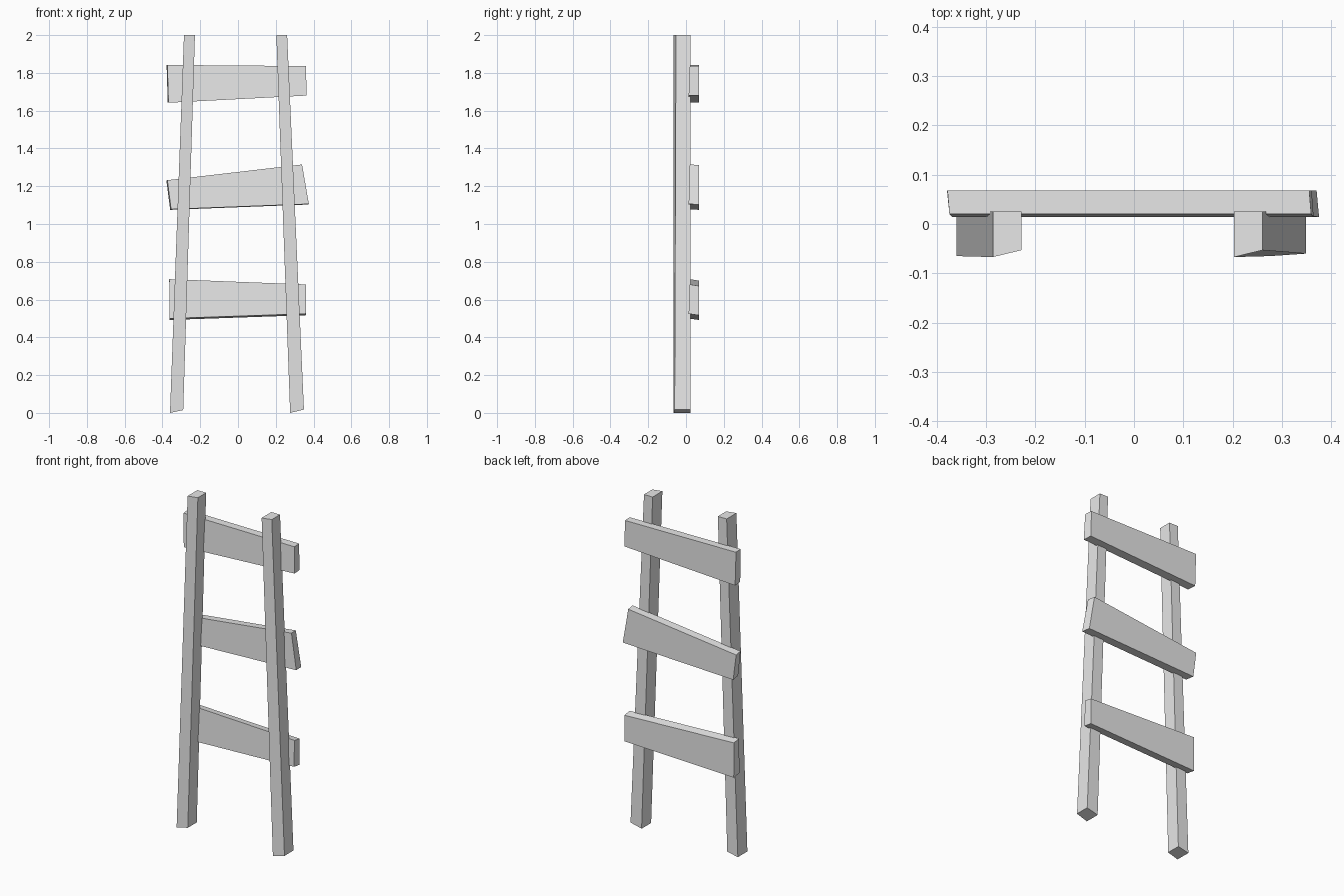
import bpy
import bmesh

cube = bpy.data.objects.get("Cube")
if cube:
    bpy.data.objects.remove(cube, do_unlink=True)

grey = bpy.data.materials.new("plain grey")
grey.use_nodes = True
grey.diffuse_color = (0.8, 0.8, 0.8, 1)
grey.node_tree.nodes["Principled BSDF"].inputs["Base Color"].default_value = (0.8, 0.8, 0.8, 1)


def beam(name, outline, front, back, shift=(0, 0)):
    """Hand-cut beam: an x-z outline with a front y per corner, carried to a flat back."""
    bm = bmesh.new()
    near = [bm.verts.new((x, y, z)) for (x, z), y in zip(outline, front)]
    far = [bm.verts.new((x + shift[0], back, z + shift[1])) for x, z in outline]
    bm.faces.new(near)
    bm.faces.new(far[::-1])
    for i in range(4):
        j = (i + 1) % 4
        bm.faces.new((near[i], far[i], far[j], near[j]))
    bmesh.ops.recalc_face_normals(bm, faces=bm.faces)
    mesh = bpy.data.meshes.new(name)
    bm.to_mesh(mesh)
    bm.free()
    mesh.materials.append(grey)
    bpy.context.collection.objects.link(bpy.data.objects.new(name, mesh))


# Leaning side rails, corners in order: bottom -x, bottom +x, top +x, top -x
beam("right_rail", [(-0.36, 0), (-0.29, 0.015), (-0.228, 2), (-0.286, 2)],
     (-0.065, -0.06, -0.053, -0.067), 0.025)
beam("left_rail", [(0.276, 0), (0.349, 0.018), (0.26, 2), (0.203, 2)],
     (-0.065, -0.06, -0.053, -0.067), 0.025)

# Crooked rungs fixed behind the rails
rung_front = (0.014, 0.014, 0.02, 0.02)
beam("lower_rung", [(-0.363, 0.5), (0.36, 0.525), (0.359, 0.68), (-0.364, 0.708)],
     rung_front, 0.068, (0, -0.008))
beam("middle_rung", [(-0.354, 1.078), (0.375, 1.106), (0.339, 1.315), (-0.374, 1.232)],
     rung_front, 0.068, (-0.005, -0.003))
beam("upper_rung", [(-0.368, 1.642), (0.364, 1.68), (0.359, 1.836), (-0.374, 1.842)],
     rung_front, 0.068, (-0.004, 0))
